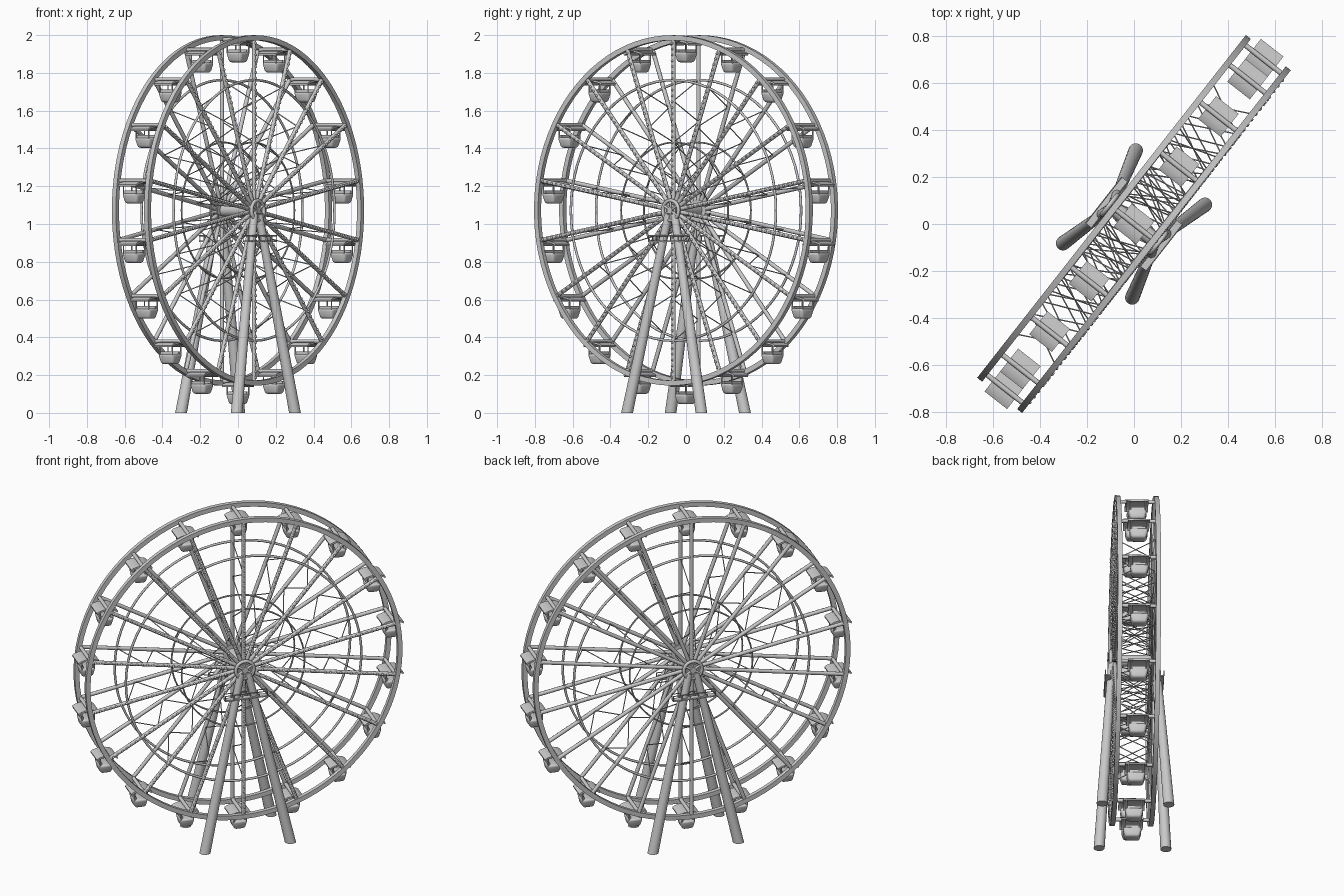
import bpy, bmesh, math
from mathutils import Vector, Matrix

if "Cube" in bpy.data.objects:
    bpy.data.objects.remove(bpy.data.objects["Cube"])

ROT = Matrix.Rotation(math.radians(51.9), 4, 'Z')   # wheel plane: local x, z; axle: local y
HUB = 1.072
R = 0.914
SIDE = 0.108
N = 18


def rod(bm, p, q, r1, r2=None, seg=8):
    p, q = Vector(p), Vector(q)
    d = q - p
    m = Matrix.Translation((p + q) / 2) @ d.to_track_quat('Z', 'Y').to_matrix().to_4x4()
    bmesh.ops.create_cone(bm, cap_ends=True, segments=seg, radius1=r1,
                          radius2=r1 if r2 is None else r2, depth=d.length, matrix=m)


def ring(bm, radius, r, y, seg=72, sides=8):
    rows = []
    for i in range(seg):
        a = 2 * math.pi * i / seg
        row = []
        for j in range(sides):
            b = 2 * math.pi * (j + 0.5) / sides
            rr = radius + r * math.cos(b)
            row.append(bm.verts.new((rr * math.sin(a), y + r * math.sin(b), HUB + rr * math.cos(a))))
        rows.append(row)
    for i in range(seg):
        n = rows[(i + 1) % seg]
        for j in range(sides):
            k = (j + 1) % sides
            bm.faces.new((rows[i][j], rows[i][k], n[k], n[j]))


def box(bm, c, size, taper=1.0, bevel=0.0):
    vs = bmesh.ops.create_cube(bm, size=1)['verts']
    for v in vs:
        s = taper if v.co.z < 0 else 1
        v.co = Vector(c) + Vector((v.co.x * size[0] * s, v.co.y * size[1] * s, v.co.z * size[2]))
    if bevel:
        edges = list({e for v in vs for e in v.link_edges})
        bmesh.ops.bevel(bm, geom=edges, offset=bevel, segments=3, profile=0.5, affect='EDGES')


def to_mesh(name, bm):
    bmesh.ops.recalc_face_normals(bm, faces=bm.faces)
    me = bpy.data.meshes.new(name)
    bm.to_mesh(me)
    bm.free()
    return me


def place(name, me, loc=(0, 0, 0)):
    ob = bpy.data.objects.new(name, me)
    bpy.context.collection.objects.link(ob)
    ob.matrix_world = ROT @ Matrix.Translation(loc)
    return ob


def smooth(ob):
    bpy.ops.object.select_all(action='DESELECT')
    ob.select_set(True)
    bpy.context.view_layer.objects.active = ob
    bpy.ops.object.shade_smooth_by_angle(angle=math.radians(50))


def finish(name, bm):
    smooth(place(name, to_mesh(name, bm)))


def at(r, i, y):
    a = 2 * math.pi * i / N
    return Vector((r * math.sin(a), y, HUB + r * math.cos(a)))


# square-section outer rims and thin inner rings
bm = bmesh.new()
for s in (-1, 1):
    ring(bm, R, 0.019, s * SIDE, seg=90, sides=4)
finish("outer_rims", bm)
bm = bmesh.new()
for s in (-1, 1):
    ring(bm, 0.69, 0.007, s * SIDE)
    ring(bm, 0.36, 0.005, s * SIDE * 0.9, sides=6)
finish("inner_rings", bm)

# spokes on both sides
bm = bmesh.new()
for i in range(N):
    for s in (-1, 1):
        rod(bm, at(0.04, i, s * SIDE), at(R, i, s * SIDE), 0.0115, seg=10)
finish("spokes", bm)

# cross bars carrying the gondolas
bm = bmesh.new()
for i in range(N):
    rod(bm, at(0.905, i, -SIDE), at(0.905, i, SIDE), 0.011)
finish("cross_bars", bm)

# zigzag bracing between front and back spokes
bm = bmesh.new()
nodes = [0.08, 0.22, 0.36, 0.47, 0.58, 0.69]
for i in range(N):
    for k in range(len(nodes) - 1):
        s = 1 if (k + i) % 2 else -1
        rod(bm, at(nodes[k], i, s * SIDE), at(nodes[k + 1], i, -s * SIDE), 0.003, seg=5)
finish("bracing", bm)

# light bulbs along the front spokes
bm = bmesh.new()
for i in range(N):
    for k in range(26):
        bmesh.ops.create_icosphere(bm, subdivisions=2, radius=0.007,
                                   matrix=Matrix.Translation(at(0.11 + k * 0.031, i, -SIDE - 0.012)))
finish("bulbs", bm)

# axle and hub wheels
bm = bmesh.new()
rod(bm, (0, -0.13, HUB), (0, 0.13, HUB), 0.033, seg=24)
for s in (-1, 1):
    rod(bm, (0, s * 0.095, HUB), (0, s * 0.122, HUB), 0.057, seg=24)
    rod(bm, (0, s * 0.125, HUB), (0, s * 0.142, HUB), 0.018, seg=16)
    ring(bm, 0.053, 0.010, s * 0.132, seg=32)
    for k in range(6):
        rod(bm, (0, s * 0.134, HUB), at(0.053, k * 3, s * 0.134), 0.007)
finish("hub", bm)

# support legs
bm = bmesh.new()
for sx in (-1, 1):
    for sy in (-1, 1):
        rod(bm, (sx * 0.25, sy * 0.187, 0), (sx * 0.02, sy * 0.124, HUB - 0.02), 0.031, 0.021, seg=24)
# feet stretched below the ground, then cut level with it
for v in bm.verts:
    if v.co.z < 0.1:
        v.co += (Vector((math.copysign(0.25, v.co.x), math.copysign(0.187, v.co.y), 0))
                 - Vector((math.copysign(0.02, v.co.x), math.copysign(0.124, v.co.y), HUB))) * 0.02
bmesh.ops.bisect_plane(bm, geom=bm.verts[:] + bm.edges[:] + bm.faces[:],
                       plane_co=(0, 0, 0), plane_no=(0, 0, -1), clear_outer=True)
bmesh.ops.holes_fill(bm, edges=[e for e in bm.edges if e.is_boundary])
finish("support_legs", bm)

# service walkways below the hub
bm = bmesh.new()
for s in (-1, 1):
    box(bm, (0, s * 0.148, 0.908), (0.25, 0.034, 0.008))
    for y in (0.132, 0.164):
        rod(bm, (-0.125, s * y, 0.938), (0.125, s * y, 0.938), 0.003, seg=6)
        for k in range(6):
            x = -0.123 + k * 0.0492
            rod(bm, (x, s * y, 0.908), (x, s * y, 0.938), 0.0025, seg=6)
finish("walkways", bm)

# gondola: curved roof, posts, tapered tub, seats
bm = bmesh.new()
prof = [(-0.062, -0.021), (-0.050, -0.013), (-0.025, -0.006), (0, -0.004),
        (0.025, -0.006), (0.050, -0.013), (0.062, -0.021)]
loop = prof + [(x * 0.97, z - 0.010) for x, z in reversed(prof)]
ends = [[bm.verts.new((x, y, z)) for x, z in loop] for y in (-0.061, 0.061)]
for k in range(len(loop)):
    j = (k + 1) % len(loop)
    bm.faces.new((ends[0][k], ends[0][j], ends[1][j], ends[1][k]))
for e in ends:
    bm.faces.new(e)
for x in (-0.036, 0.036):
    for y in (-0.043, 0.043):
        rod(bm, (x, y, -0.075), (x, y, -0.017), 0.004, seg=6)
box(bm, (0, 0, -0.094), (0.085, 0.108, 0.054), taper=0.74, bevel=0.013)
for x in (-0.03, 0.03):
    box(bm, (x, 0, -0.063), (0.01, 0.075, 0.02))
gondola = to_mesh("gondola", bm)
for i in range(N):
    ob = place("gondola_%02d" % (i + 1), gondola, at(0.905, i, 0))
    if i == 0:
        smooth(ob)
